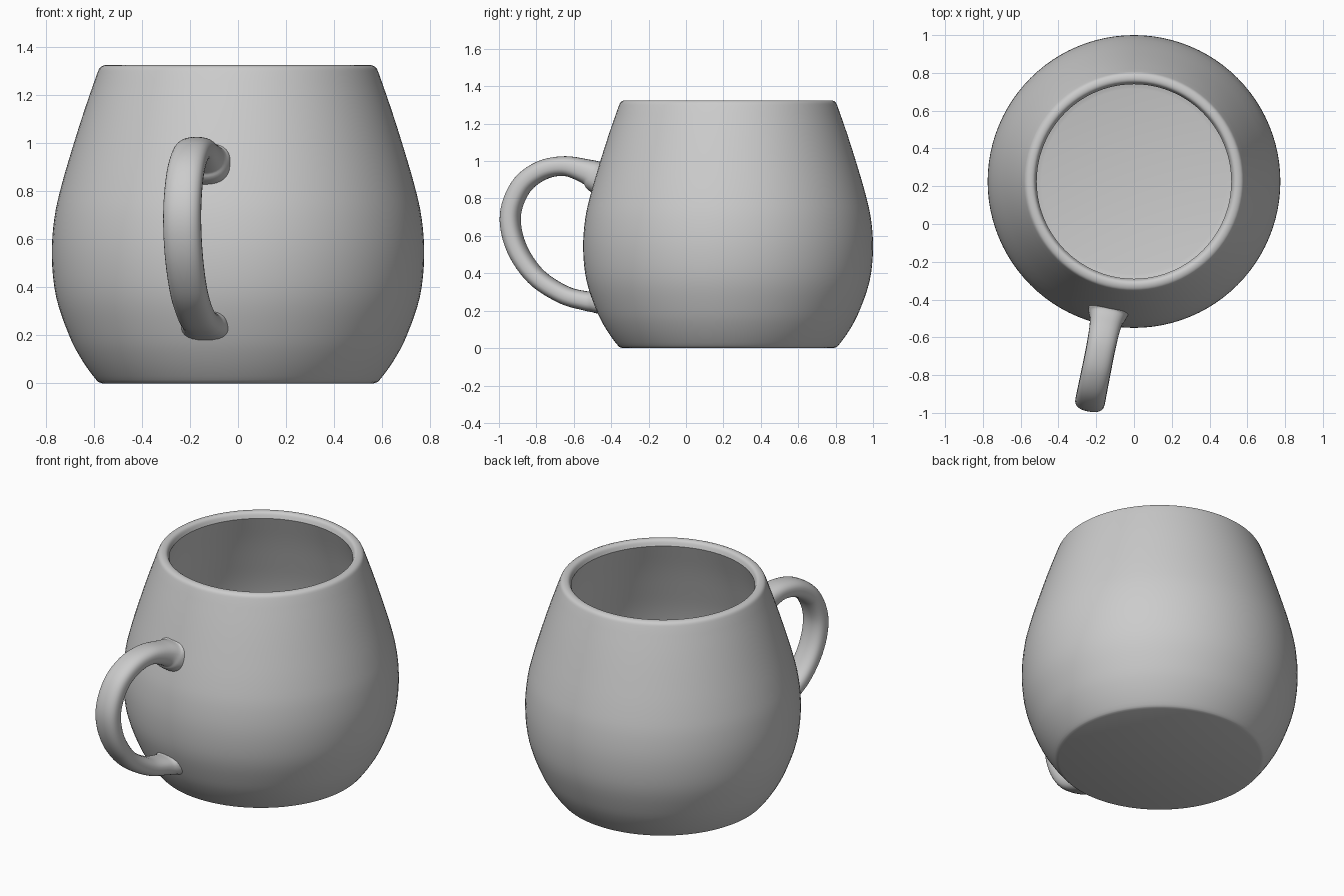
import bpy
from math import sin, cos, pi, atan2, copysign
from mathutils import Vector

if "Cube" in bpy.data.objects:
    bpy.data.objects.remove(bpy.data.objects["Cube"])

CENTRE = Vector((0, 0.225, 0))


def spline(pts, steps):
    """Smooth Catmull-Rom curve through points of any dimension."""
    p = [Vector(q) for q in pts]
    p = [2 * p[0] - p[1]] + p + [2 * p[-1] - p[-2]]
    out = []
    for a, b, c, d in zip(p, p[1:], p[2:], p[3:]):
        for i in range(steps):
            t = i / steps
            out.append(0.5 * (2 * b + (c - a) * t + (2 * a - 5 * b + 4 * c - d) * t * t
                              + (3 * b - a - 3 * c + d) * t ** 3))
    return out + [p[-2]]


def loft(name, rings):
    """Skin closed rings and cap both ends."""
    n = len(rings[0])
    verts = [v for ring in rings for v in ring]
    faces = [(k * n + i, k * n + (i + 1) % n, (k + 1) * n + (i + 1) % n, (k + 1) * n + i)
             for k in range(len(rings) - 1) for i in range(n)]
    faces.append(tuple(reversed(range(n))))
    faces.append(tuple(range(len(verts) - n, len(verts))))
    mesh = bpy.data.meshes.new(name)
    mesh.from_pydata(verts, [], faces)
    obj = bpy.data.objects.new(name, mesh)
    bpy.context.collection.objects.link(obj)
    bpy.ops.object.select_all(action='DESELECT')
    obj.select_set(True)
    bpy.context.view_layer.objects.active = obj
    bpy.ops.object.mode_set(mode='EDIT')
    bpy.ops.mesh.select_all(action='SELECT')
    bpy.ops.mesh.normals_make_consistent(inside=False)
    bpy.ops.object.mode_set(mode='OBJECT')
    bpy.ops.object.shade_smooth_by_angle(angle=0.7)
    return obj


# Mug body: outer wall, rounded rim, inner wall and floor (radius, height)
outer = spline([(0.565, 0), (0.59, 0.015), (0.65, 0.098), (0.703, 0.2), (0.757, 0.36),
                (0.775, 0.53), (0.764, 0.69), (0.733, 0.83), (0.683, 1.0),
                (0.635, 1.15), (0.588, 1.285)], 4)
rim = spline([(0.588, 1.285), (0.574, 1.315), (0.55, 1.325), (0.528, 1.318),
              (0.515, 1.29)], 4)[1:]
inner = spline([(0.515, 1.29), (0.575, 1.13), (0.625, 0.98), (0.674, 0.82), (0.703, 0.68),
                (0.713, 0.53), (0.697, 0.37), (0.648, 0.225), (0.59, 0.125),
                (0.54, 0.075), (0.49, 0.06)], 4)[1:]
SEG = 96
loft("mug_body", [[CENTRE + Vector((r * cos(2 * pi * i / SEG), r * sin(2 * pi * i / SEG), z))
                   for i in range(SEG)] for r, z in outer + rim + inner])

# Handle: radial distance, height, thickness, width along the loop, flared at the roots
path = spline([(0.672, 0.905, 0.20, 0.23), (0.715, 0.918, 0.175, 0.205),
               (0.765, 0.942, 0.135, 0.17), (0.89, 0.973, 0.106, 0.152),
               (1.02, 0.948, 0.106, 0.152), (1.13, 0.862, 0.108, 0.155),
               (1.187, 0.71, 0.108, 0.158), (1.155, 0.54, 0.106, 0.158),
               (1.05, 0.385, 0.102, 0.156), (0.90, 0.287, 0.100, 0.155),
               (0.775, 0.252, 0.104, 0.165), (0.725, 0.247, 0.116, 0.19),
               (0.68, 0.243, 0.13, 0.22)], 6)
ANGLE = 0.197
radial = Vector((-sin(ANGLE), -cos(ANGLE), 0))
side = Vector((cos(ANGLE), -sin(ANGLE), 0))
SIDES = 28
rings = []
for k, (u, z, thick, width) in enumerate(path):
    a, b = path[max(k - 1, 0)], path[min(k + 1, len(path) - 1)]
    t = atan2(b[1] - a[1], b[0] - a[0])
    normal = radial * -sin(t) + Vector((0, 0, cos(t)))
    ring = []
    for i in range(SIDES):
        c, s = cos(2 * pi * i / SIDES), sin(2 * pi * i / SIDES)
        ring.append(CENTRE + radial * u + Vector((0, 0, z))
                    + side * copysign(abs(c) ** 0.8, c) * width / 2
                    + normal * copysign(abs(s) ** 0.8, s) * thick / 2)
    rings.append(ring)
loft("handle", rings)
